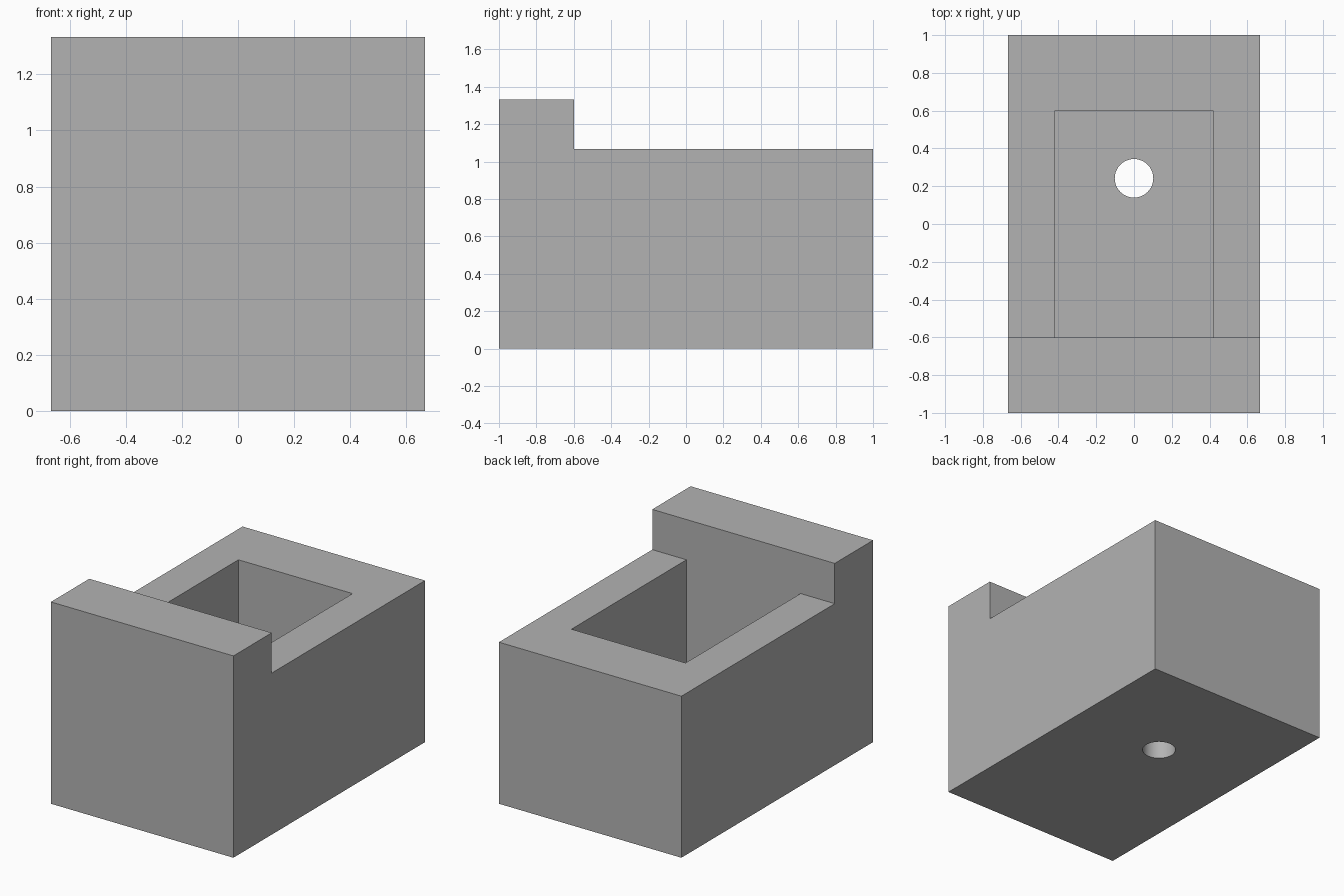
import bpy
import math

if "Cube" in bpy.data.objects:
    bpy.data.objects.remove(bpy.data.objects["Cube"], do_unlink=True)

HALF_W = 2 / 3       # half the block width
RIM_Z = 1.067        # height of the low rim
TOP_Z = 1.333        # height of the front wall
STEP_Y = -0.6        # back of the front wall
POCKET_W, POCKET_BACK, FLOOR_Z = 0.417, 0.6, 0.2

grey = bpy.data.materials.new("plain grey")
grey.use_nodes = True
colour = (0.45, 0.45, 0.45, 1)
grey.diffuse_color = colour
grey.node_tree.nodes["Principled BSDF"].inputs["Base Color"].default_value = colour


def extrude_profile(name, profile, half_width):
    """Extrude a side (y, z) profile symmetrically along x."""
    n = len(profile)
    verts = [(x, y, z) for x in (-half_width, half_width) for y, z in profile]
    faces = [tuple(reversed(range(n))), tuple(range(n, 2 * n))]
    faces += [(i, (i + 1) % n, (i + 1) % n + n, i + n) for i in range(n)]
    mesh = bpy.data.meshes.new(name)
    mesh.from_pydata(verts, [], faces)
    mesh.materials.append(grey)
    obj = bpy.data.objects.new(name, mesh)
    bpy.context.collection.objects.link(obj)
    return obj


def cut(target, cutter):
    """Subtract the cutter from the target and remove the cutter."""
    cutter.hide_render = True
    mod = target.modifiers.new("cut", "BOOLEAN")
    mod.operation, mod.solver, mod.object = "DIFFERENCE", "EXACT", cutter
    bpy.ops.object.select_all(action="DESELECT")
    target.select_set(True)
    bpy.context.view_layer.objects.active = target
    bpy.ops.object.modifier_apply(modifier=mod.name)
    bpy.data.objects.remove(cutter, do_unlink=True)


# Stepped block with a raised front wall
block = extrude_profile("stepped_block", [
    (-1, 0), (1, 0), (1, RIM_Z), (STEP_Y, RIM_Z), (STEP_Y, TOP_Z), (-1, TOP_Z)], HALF_W)

# Deep rectangular pocket, flush with the back of the front wall
cut(block, extrude_profile("pocket_cutter", [
    (STEP_Y, FLOOR_Z), (POCKET_BACK, FLOOR_Z), (POCKET_BACK, 2), (STEP_Y, 2)], POCKET_W))

# Round hole through the pocket floor
bpy.ops.mesh.primitive_cylinder_add(vertices=64, radius=0.102, depth=0.8,
                                    location=(0, 0.242, 0.1))
hole = bpy.context.object
hole.name = "hole_cutter"
hole.data.materials.append(grey)
cut(block, hole)

bpy.ops.object.shade_smooth_by_angle(angle=math.radians(30))
